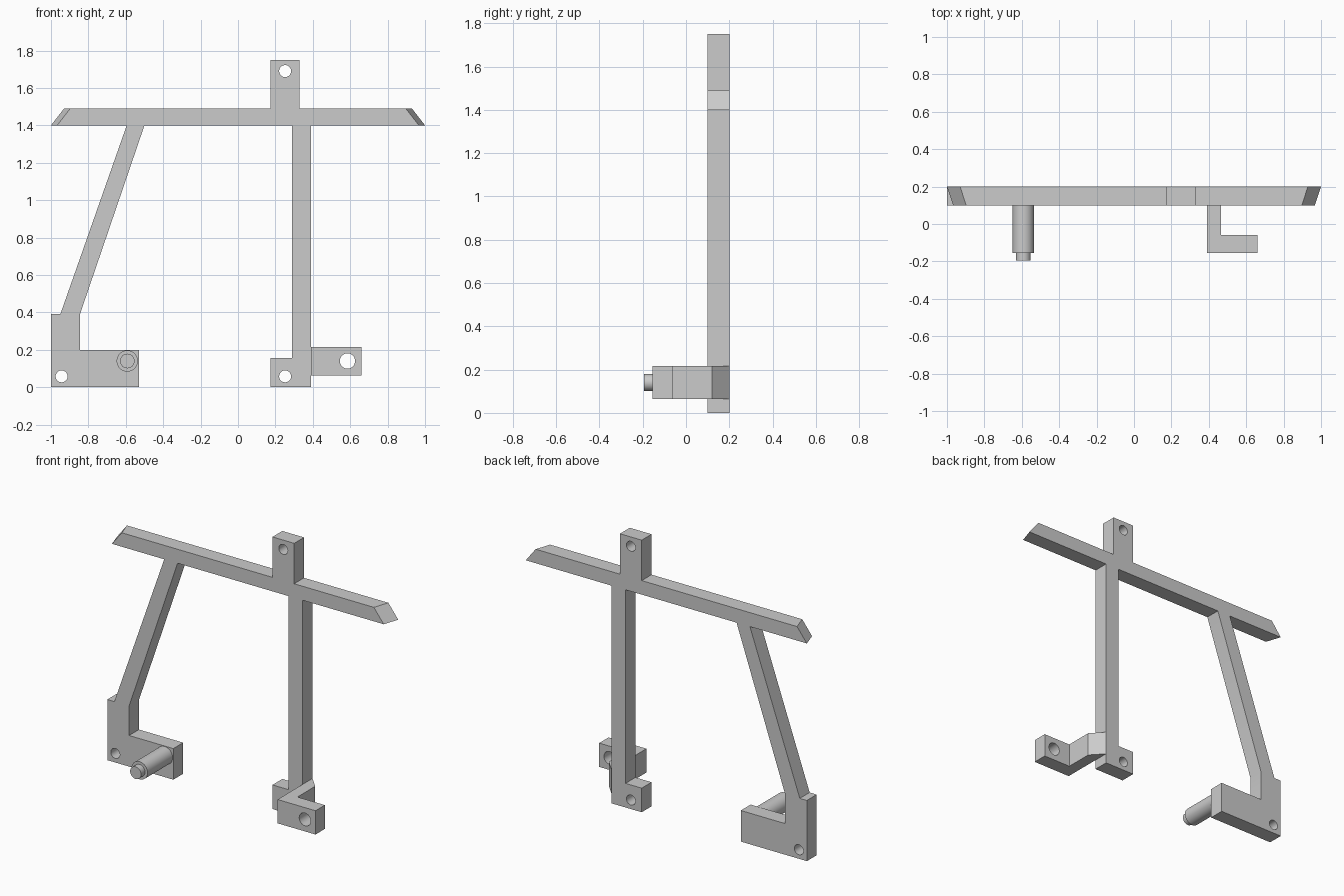
import bpy, bmesh
from mathutils import Vector

if "Cube" in bpy.data.objects:
    bpy.data.objects.remove(bpy.data.objects["Cube"])


def prism(name, points, offset):
    """Closed flat outline extruded along offset."""
    bm = bmesh.new()
    face = bm.faces.new([bm.verts.new(p) for p in points])
    ext = bmesh.ops.extrude_face_region(bm, geom=[face])
    moved = [g for g in ext["geom"] if isinstance(g, bmesh.types.BMVert)]
    bmesh.ops.translate(bm, verts=moved, vec=Vector(offset))
    bmesh.ops.recalc_face_normals(bm, faces=bm.faces)
    me = bpy.data.meshes.new(name)
    bm.to_mesh(me)
    bm.free()
    ob = bpy.data.objects.new(name, me)
    bpy.context.collection.objects.link(ob)
    return ob


def rod(name, x, z, r, y0, y1):
    """Cylinder running along y."""
    bpy.ops.mesh.primitive_cylinder_add(vertices=32, radius=r, depth=abs(y1 - y0),
                                        location=(x, (y0 + y1) / 2, z),
                                        rotation=(1.5707963, 0, 0))
    ob = bpy.context.object
    ob.name = name
    bpy.ops.object.shade_smooth_by_angle()
    return ob


def drill(ob, holes):
    """Cut round holes along y, given as (x, z, radius)."""
    cutters = [rod("hole_cutter", x, z, r, -0.4, 0.4) for x, z, r in holes]
    for c in cutters:
        mod = ob.modifiers.new("hole", "BOOLEAN")
        mod.operation, mod.solver, mod.object = "DIFFERENCE", "EXACT", c
    bpy.context.view_layer.objects.active = ob
    for mod in list(ob.modifiers):
        bpy.ops.object.modifier_apply(modifier=mod.name)
    for c in cutters:
        bpy.data.objects.remove(c)
    bpy.ops.object.select_all(action="DESELECT")
    ob.select_set(True)
    bpy.ops.object.shade_smooth_by_angle()


# Flat frame: left foot, column, bar, post, slanted leg
outline = [(-1, 0), (-.53, 0), (-.53, .2), (-.845, .2), (-.845, .39), (-.5, 1.4),
           (.29, 1.4), (.29, .155), (.175, .155), (.175, 0), (.39, 0), (.39, 1.4),
           (1, 1.4), (.93, 1.49), (.33, 1.49), (.33, 1.75), (.175, 1.75), (.175, 1.49),
           (-.93, 1.49), (-1, 1.4), (-.595, 1.4), (-.95, .39), (-1, .39)]
frame = prism("frame", [(x, .1, z) for x, z in outline], (0, .1, 0))
# Bar ends taper toward the front
for v in frame.data.vertices:
    if abs(v.co.x) > .92 and v.co.z > 1.3 and v.co.y < .15:
        v.co.x -= .033 if v.co.x > 0 else -.033
drill(frame, [(-.943, .058, .032), (.252, .058, .032), (.252, 1.69, .032)])

# Angled bracket with a hole, beside the column foot
plan = [(.39, .2), (.465, .12), (.465, -.06), (.66, -.06), (.66, -.155), (.39, -.155),
        (.39, .1)]
bracket = prism("bracket", [(x, y, .063) for x, y in plan], (0, 0, .153))
drill(bracket, [(.585, .14, .041)])

# Stepped pin on the left foot
rod("pin", -.592, .14, .057, .11, -.155)
rod("pin_tip", -.592, .14, .039, -.14, -.195)
